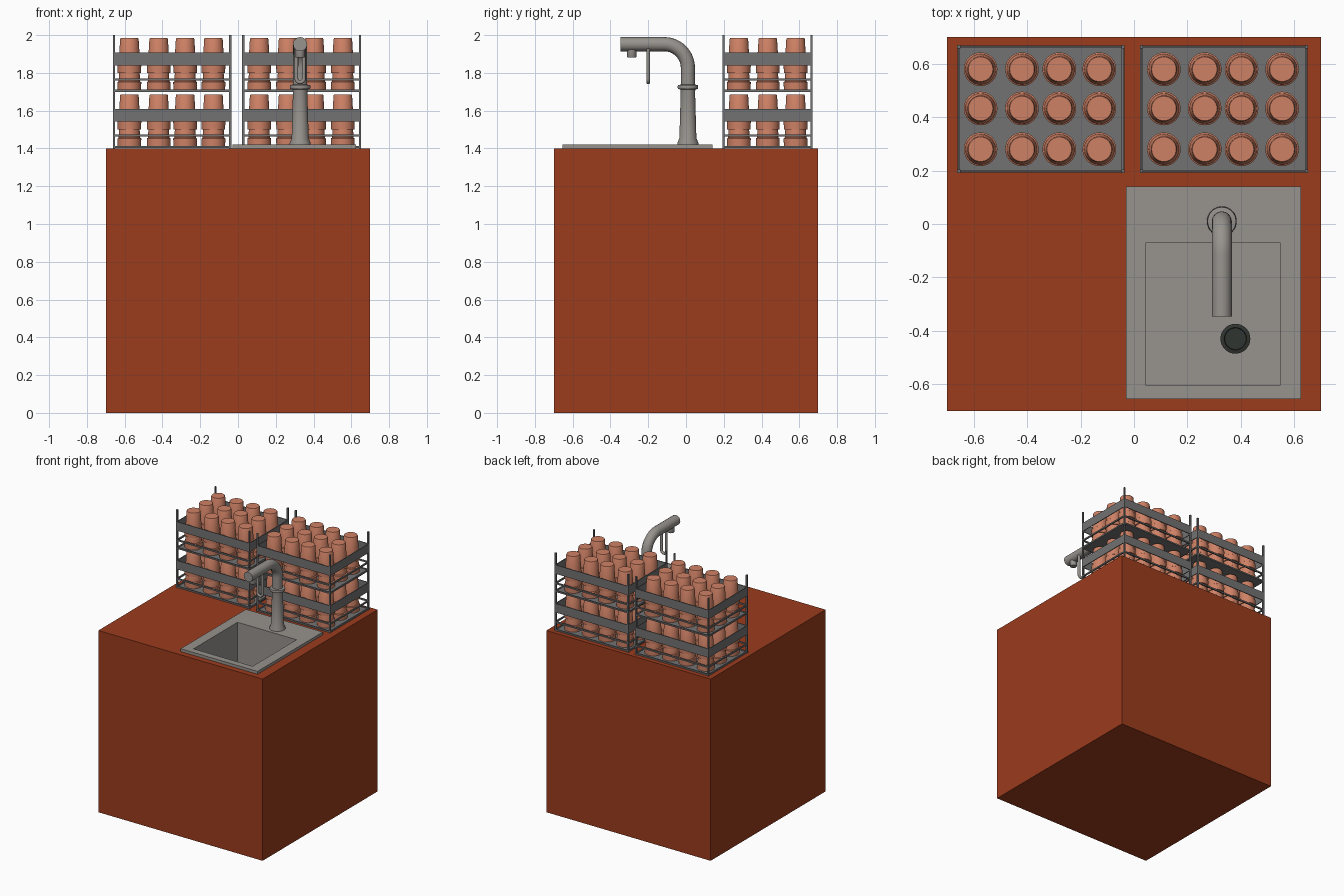
import bpy, bmesh, math
from mathutils import Matrix, Vector

if "Cube" in bpy.data.objects:
    bpy.data.objects.remove(bpy.data.objects["Cube"])


def material(name, rgb):
    m = bpy.data.materials.new(name)
    m.diffuse_color = (*rgb, 1)
    m.use_nodes = True
    m.node_tree.nodes["Principled BSDF"].inputs["Base Color"].default_value = m.diffuse_color
    return m


RUST = material("rust_red", (0.33, 0.045, 0.012))
CLAY = material("terracotta", (0.62, 0.22, 0.13))
RACK = material("rack_grey", (0.17, 0.17, 0.17))
STEEL = material("steel", (0.31, 0.29, 0.27))
DARK = material("drain_dark", (0.03, 0.035, 0.03))


def finish(name, bm, mat, smooth=False):
    bmesh.ops.recalc_face_normals(bm, faces=bm.faces)
    me = bpy.data.meshes.new(name)
    bm.to_mesh(me)
    bm.free()
    ob = bpy.data.objects.new(name, me)
    bpy.context.collection.objects.link(ob)
    me.materials.append(mat)
    if smooth:
        select(ob)
        bpy.ops.object.shade_smooth_by_angle(angle=math.radians(35))
    return ob


def select(ob):
    bpy.ops.object.select_all(action='DESELECT')
    ob.select_set(True)
    bpy.context.view_layer.objects.active = ob


def add_box(bm, x0, x1, y0, y1, z0, z1):
    size = Matrix.Diagonal((x1 - x0, y1 - y0, z1 - z0, 1))
    mid = Matrix.Translation(((x0 + x1) / 2, (y0 + y1) / 2, (z0 + z1) / 2))
    bmesh.ops.create_cube(bm, size=1, matrix=mid @ size)


def add_lathe(bm, profile, x, y, z=0, n=32):
    # rings of (radius, height) bridged in order; both ends are capped
    rings = [[bm.verts.new((x + r * math.cos(2 * math.pi * i / n),
                            y + r * math.sin(2 * math.pi * i / n), z + h))
              for i in range(n)] for r, h in profile]
    bridge(bm, rings)
    bm.faces.new(rings[0])
    bm.faces.new(rings[-1])


def bridge(bm, rings):
    for a, b in zip(rings, rings[1:]):
        n = len(a)
        for i in range(n):
            j = (i + 1) % n
            bm.faces.new((a[i], a[j], b[j], b[i]))


def tube(name, points, radius, mat):
    cu = bpy.data.curves.new(name, 'CURVE')
    cu.dimensions = '3D'
    cu.bevel_depth = radius
    cu.bevel_resolution = 6
    cu.use_fill_caps = True
    sp = cu.splines.new('POLY')
    sp.points.add(len(points) - 1)
    for p, co in zip(sp.points, points):
        p.co = (*co, 1)
    ob = bpy.data.objects.new(name, cu)
    bpy.context.collection.objects.link(ob)
    cu.materials.append(mat)
    select(ob)
    bpy.ops.object.convert(target='MESH')
    ob = bpy.context.object
    bpy.ops.object.shade_smooth_by_angle(angle=math.radians(35))
    return ob


# cabinet block with an opening for the basin
bm = bmesh.new()
add_box(bm, -0.7, 0.7, -0.7, 0.7, 0, 1.4)
cabinet = finish("cabinet", bm, RUST)
bm = bmesh.new()
add_box(bm, 0.035, 0.557, -0.615, -0.06, 1.0, 1.6)
cutter = finish("basin_cutter", bm, RUST)
cutter.hide_render = True
mod = cabinet.modifiers.new("opening", 'BOOLEAN')
mod.object = cutter
mod.operation = 'DIFFERENCE'
mod.solver = 'EXACT'
select(cabinet)
bpy.ops.object.modifier_apply(modifier=mod.name)
bpy.data.objects.remove(cutter)

# sink: flat rim folding down into the basin
bm = bmesh.new()
outer, inner = (-0.03, 0.625, -0.655, 0.14), (0.045, 0.548, -0.605, -0.07)
rings = []
for (x0, x1, y0, y1), z in ((outer, 1.4), (outer, 1.422), (inner, 1.422), (inner, 1.02)):
    rings.append([bm.verts.new(c) for c in
                  ((x0, y0, z), (x1, y0, z), (x1, y1, z), (x0, y1, z))])
bridge(bm, rings)
bm.faces.new(rings[-1])
finish("sink", bm, STEEL)

# drain
bm = bmesh.new()
add_lathe(bm, [(0.056, 0), (0.056, 0.012), (0.042, 0.016), (0.040, 0.006)], 0.38, -0.43, 1.021)
finish("drain", bm, DARK, True)

# tap column with foot and collar
TX, TY = 0.329, 0.01
bm = bmesh.new()
add_lathe(bm, [(0.056, 1.42), (0.055, 1.43), (0.045, 1.455), (0.038, 1.70), (0.040, 1.712),
               (0.053, 1.716), (0.055, 1.725), (0.053, 1.735), (0.038, 1.738)], TX, TY)
finish("tap_column", bm, STEEL, True)

# tap arm: upright, quarter bend, straight spout
R = 0.125
path = [(TX, TY, 1.73)]
for i in range(13):
    a = math.pi / 2 * i / 12
    path.append((TX, TY - R + R * math.cos(a), 1.827 + R * math.sin(a)))
path.append((TX, -0.347, 1.952))
tube("tap_arm", path, 0.0375, STEEL)

# nozzle and looped lever under the arm
bm = bmesh.new()
add_lathe(bm, [(0.023, 1.882), (0.025, 1.886), (0.025, 1.93)], TX, -0.287, n=24)
finish("tap_nozzle", bm, STEEL, True)
loop = [(TX + 0.02, -0.2, 1.93)]
for i in range(9):
    a = -math.pi * i / 8
    loop.append((TX + 0.02 * math.cos(a), -0.2, 1.77 + 0.02 * math.sin(a)))
loop.append((TX - 0.02, -0.2, 1.93))
tube("tap_lever", loop, 0.01, STEEL)

# upside-down pot, rim at the bottom
POT = [(0.050, 0.0), (0.062, 0.0), (0.063, 0.044), (0.057, 0.048),
       (0.049, 0.180), (0.046, 0.185)]
Y0, Y1 = 0.192, 0.67
T = 0.012

for side, x0, x1, cols in (("left", -0.663, -0.035, (-0.575, -0.42, -0.28, -0.13)),
                           ("right", 0.022, 0.652, (0.112, 0.265, 0.403, 0.555))):
    # corner posts
    bm = bmesh.new()
    for x in (x0, x1 - T):
        for y in (Y0, Y1 - T):
            add_box(bm, x, x + T, y, y + T, 1.4, 2.0)
    finish(side + "_rack_posts", bm, RACK)

    for tier, z in (("lower", 1.4), ("upper", 1.698)):
        # shelf, two thin rails and one deep band on all four sides
        bm = bmesh.new()
        add_box(bm, x0 + 0.004, x1 - 0.004, Y0 + 0.004, Y1 - 0.004, z + 0.002, z + 0.008)
        for a, b, t in ((0.002, 0.013, 0.010), (0.062, 0.073, 0.010), (0.142, 0.210, 0.006)):
            for y in (Y0 + 0.001, Y1 - 0.001 - t):
                add_box(bm, x0 + 0.001, x1 - 0.001, y, y + t, z + a, z + b)
            for x in (x0 + 0.001, x1 - 0.001 - t):
                add_box(bm, x, x + t, Y0 + 0.001 + t, Y1 - 0.001 - t, z + a, z + b)
        finish(f"{side}_{tier}_tray", bm, RACK)

        # nested pairs of pots
        bm = bmesh.new()
        for x in cols:
            for y in (0.28, 0.433, 0.58):
                for lift in (0.009, 0.101):
                    add_lathe(bm, POT, x, y, z + lift)
        finish(f"{side}_{tier}_pots", bm, CLAY, True)
